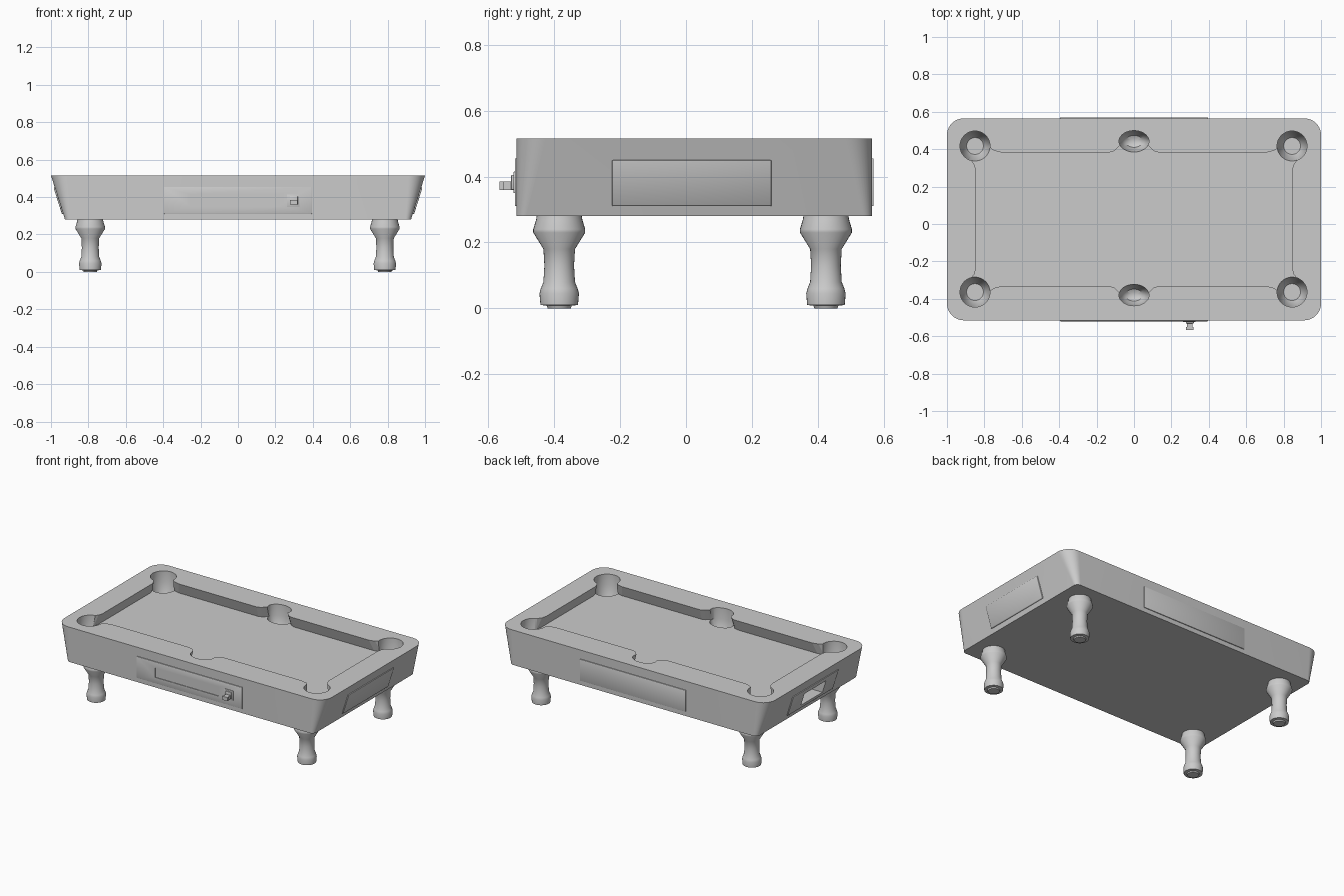
import bpy, bmesh, math
from mathutils import Matrix

if "Cube" in bpy.data.objects:
    bpy.data.objects.remove(bpy.data.objects["Cube"])

grey = bpy.data.materials.new("plain grey")
grey.use_nodes = True
COLOUR = (0.6, 0.6, 0.6, 1)
grey.diffuse_color = COLOUR
grey.node_tree.nodes["Principled BSDF"].inputs["Base Color"].default_value = COLOUR

YC = 0.025                     # centre of the table body along y
BASE, TOP, FELT = 0.28, 0.515, 0.44
HALF_Y = 0.54
LEAN = 0.075 / (TOP - BASE)    # outward slope of the end walls


def finish(name, bm, smooth=True):
    bmesh.ops.recalc_face_normals(bm, faces=bm.faces)
    mesh = bpy.data.meshes.new(name)
    bm.to_mesh(mesh)
    bm.free()
    mesh.materials.append(grey)
    ob = bpy.data.objects.new(name, mesh)
    bpy.context.collection.objects.link(ob)
    if smooth:
        shade(ob)
    return ob


def shade(ob):
    bpy.ops.object.select_all(action='DESELECT')
    ob.select_set(True)
    bpy.context.view_layer.objects.active = ob
    bpy.ops.object.shade_smooth_by_angle(angle=math.radians(35))


def loft(name, lower, upper, z0, z1, smooth=True):
    """Solid between two outlines with matching points."""
    bm = bmesh.new()
    a = [bm.verts.new((x, y, z0)) for x, y in lower]
    b = [bm.verts.new((x, y, z1)) for x, y in upper]
    for i in range(len(a)):
        j = (i + 1) % len(a)
        bm.faces.new((a[i], a[j], b[j], b[i]))
    bm.faces.new(a[::-1])
    bm.faces.new(b)
    return finish(name, bm, smooth)


def lathe(name, profile, x, y, sy=1, steps=48):
    """Solid of revolution from (radius, z) points."""
    bm = bmesh.new()
    rings = [[bm.verts.new((x + r * math.cos(2 * math.pi * k / steps),
                            y + sy * r * math.sin(2 * math.pi * k / steps), z))
              for k in range(steps)] for r, z in profile]
    for lo, hi in zip(rings, rings[1:]):
        for k in range(steps):
            n = (k + 1) % steps
            bm.faces.new((lo[k], lo[n], hi[n], hi[k]))
    bm.faces.new(rings[0][::-1])
    bm.faces.new(rings[-1])
    return finish(name, bm)


def box(name, x, y, z, bevel=0, lean=0):
    """Box from ranges, leaning outward along x with height."""
    bm = bmesh.new()
    bmesh.ops.create_cube(bm, size=1)
    size = [b - a for a, b in (x, y, z)]
    mid = [(a + b) / 2 for a, b in (x, y, z)]
    bmesh.ops.transform(bm, matrix=Matrix.Translation(mid) @ Matrix.Diagonal((*size, 1)),
                        verts=bm.verts)
    if bevel:
        bmesh.ops.bevel(bm, geom=bm.edges[:], offset=bevel, segments=2,
                        profile=0.5, affect='EDGES')
    for v in bm.verts:
        v.co.x += lean * (v.co.z - BASE)
    return finish(name, bm)


def cut(target, cutter):
    mod = target.modifiers.new("cut", 'BOOLEAN')
    mod.operation, mod.solver, mod.object = 'DIFFERENCE', 'EXACT', cutter
    bpy.context.view_layer.objects.active = target
    bpy.ops.object.modifier_apply(modifier=mod.name)
    bpy.data.objects.remove(cutter)


def rounded(hx, hy, r, n=10):
    pts = []
    for q, (sx, sy) in enumerate([(1, 1), (-1, 1), (-1, -1), (1, -1)]):
        for k in range(n + 1):
            a = (q + k / n) * math.pi / 2
            pts.append((sx * (hx - r) + r * math.cos(a), YC + sy * (hy - r) + r * math.sin(a)))
    return pts


# Body with sloping ends and rounded corners
body = loft("table_body", rounded(0.925, HALF_Y, 0.03), rounded(1, HALF_Y, 0.09), BASE, TOP)

# Playing field opening: cushion noses flare into the pockets, undercut below
HX, HY = 0.845, 0.3575
quarter = [(HX, HY - 0.095), (HX + 0.008, HY - 0.065), (HX + 0.027, HY - 0.04),
           (0.775, HY + 0.03), (0.75, HY + 0.01), (0.71, HY),
           (0.13, HY), (0.105, HY + 0.008), (0.088, HY + 0.024), (0.072, HY + 0.043)]
outline = (quarter + [(-x, y) for x, y in quarter[::-1]]
           + [(-x, -y) for x, y in quarter] + [(x, -y) for x, y in quarter[::-1]])


def field(grow_x, grow_y):
    return [(x * grow_x, YC + y * grow_y) for x, y in outline]


cut(body, loft("field_cutter", field(1.03, 1.07), field(1, 1), FELT, TOP + 0.0005, False))

# Pockets: straight throat, then tapering cup
corner_cup = [(0.045, 0.33), (0.055, 0.345), (0.08, FELT), (0.08, 0.6)]
side_cup = [(0.02, 0.345), (0.045, 0.355), (0.065, 0.385), (0.08, FELT), (0.08, 0.6)]
for y in (0.417, -0.364):
    for x in (-0.85, 0.845):
        cut(body, lathe("pocket_cutter", corner_cup, x, y))
for y in (0.442, -0.38):
    cut(body, lathe("pocket_cutter", side_cup, 0, y, 0.715))

# Ball return hollow in the right-hand end
cut(body, box("return_cutter", (-1.1, -0.86), (-0.1, 0.13), (0.335, 0.42)))
shade(body)

# End panels following the slope; one is open around the ball return
box("left_end_panel", (0.915, 0.932), (-0.225, 0.26), (0.31, 0.45), 0.004, LEAN)
end_frame = box("right_end_panel", (-0.932, -0.915), (-0.225, 0.26), (0.31, 0.45), 0.004, -LEAN)
cut(end_frame, box("return_cutter", (-1.1, -0.86), (-0.1, 0.13), (0.335, 0.42)))
shade(end_frame)

# Long side panels
FRONT, BACK = YC - HALF_Y, YC + HALF_Y
box("back_panel", (-0.395, 0.395), (BACK - 0.01, BACK + 0.005), (0.31, 0.455), 0.002)
front_panel = box("front_panel", (-0.395, 0.395), (FRONT - 0.005, FRONT + 0.01),
                  (0.31, 0.455), 0.002)
cut(front_panel, box("slot_cutter", (-0.255, 0.22), (FRONT - 0.02, FRONT - 0.001),
                     (0.35, 0.415)))
shade(front_panel)

# Coin slide
box("coin_plate", (0.262, 0.33), (FRONT - 0.009, FRONT), (0.35, 0.415), 0.002)
box("coin_housing", (0.277, 0.32), (FRONT - 0.016, FRONT), (0.36, 0.405), 0.002)
box("coin_slide", (0.283, 0.314), (FRONT - 0.045, FRONT), (0.36, 0.385))
box("coin_handle", (0.278, 0.319), (FRONT - 0.052, FRONT - 0.037), (0.36, 0.385))

# Turned legs
leg = [(0.035, 0), (0.038, 0.008), (0.057, 0.01), (0.06, 0.045), (0.056, 0.06), (0.048, 0.08),
       (0.045, 0.13), (0.048, 0.18), (0.079, 0.23), (0.079, 0.24), (0.07, 0.27), (0.068, 0.285)]
for side, x in (("right", -0.79), ("left", 0.785)):
    for end, y in (("front", -0.385), ("back", 0.425)):
        lathe(f"{end}_{side}_leg", leg, x, y, steps=32)
